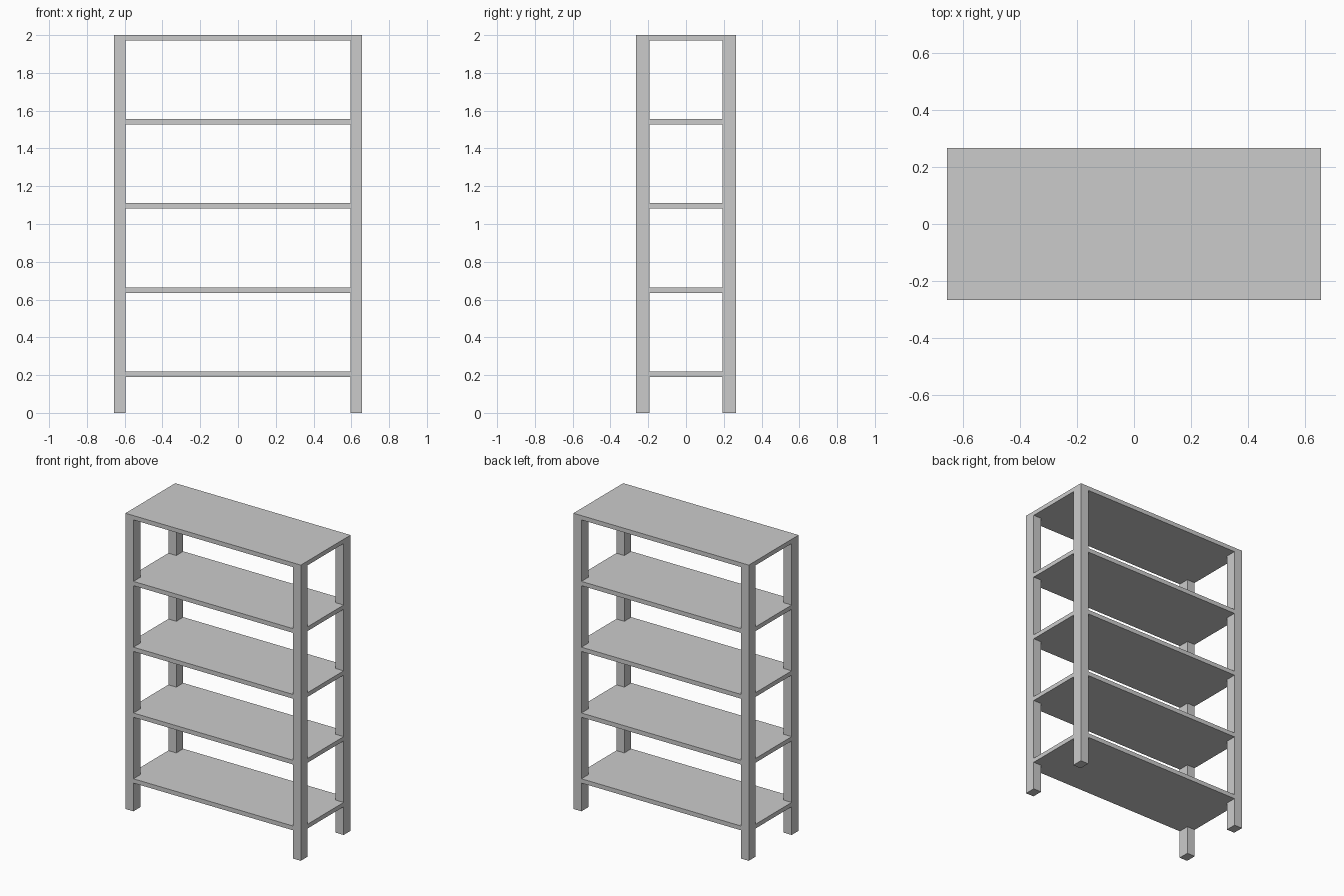
import bpy, bmesh

if "Cube" in bpy.data.objects:
    bpy.data.objects.remove(bpy.data.objects["Cube"])

W, D, H = 0.656, 0.266, 2.0      # half width, half depth, height
POST_W, POST_D = 0.06, 0.074     # post section
T, PITCH = 0.029, 0.445          # shelf thickness, shelf spacing


def prism(name, outline, z0, z1):
    """Extrude a flat outline upward from z0 to z1."""
    bm = bmesh.new()
    base = bm.faces.new([bm.verts.new((x, y, 0)) for x, y in outline])
    top = bmesh.ops.extrude_face_region(bm, geom=[base])["geom"]
    bmesh.ops.translate(bm, vec=(0, 0, z1 - z0),
                        verts=[g for g in top if isinstance(g, bmesh.types.BMVert)])
    bmesh.ops.recalc_face_normals(bm, faces=bm.faces)
    mesh = bpy.data.meshes.new(name)
    bm.to_mesh(mesh)
    bm.free()
    obj = bpy.data.objects.new(name, mesh)
    obj.location.z = z0
    bpy.context.collection.objects.link(obj)
    return obj


def rect(x0, x1, y0, y1):
    return [(x0, y0), (x1, y0), (x1, y1), (x0, y1)]


ix, iy = W - POST_W, D - POST_D  # inner faces of the posts

# Four corner posts, standing under the top board
for xn, sx in (("left", -1), ("right", 1)):
    for yn, sy in (("front", -1), ("back", 1)):
        prism(f"{yn}_{xn}_post", rect(sx * ix, sx * W, sy * iy, sy * D), 0, H - T)

# Shelves notched around the posts, flush with their outer faces
notched = [(-ix, -D), (ix, -D), (ix, -iy), (W, -iy), (W, iy), (ix, iy),
           (ix, D), (-ix, D), (-ix, iy), (-W, iy), (-W, -iy), (-ix, -iy)]
for i in range(4):
    top = H - PITCH * (4 - i)
    prism(f"shelf_{i + 1}", notched, top - T, top)

# Full top board covering the posts
prism("top_board", rect(-W, W, -D, D), H - T, H)
